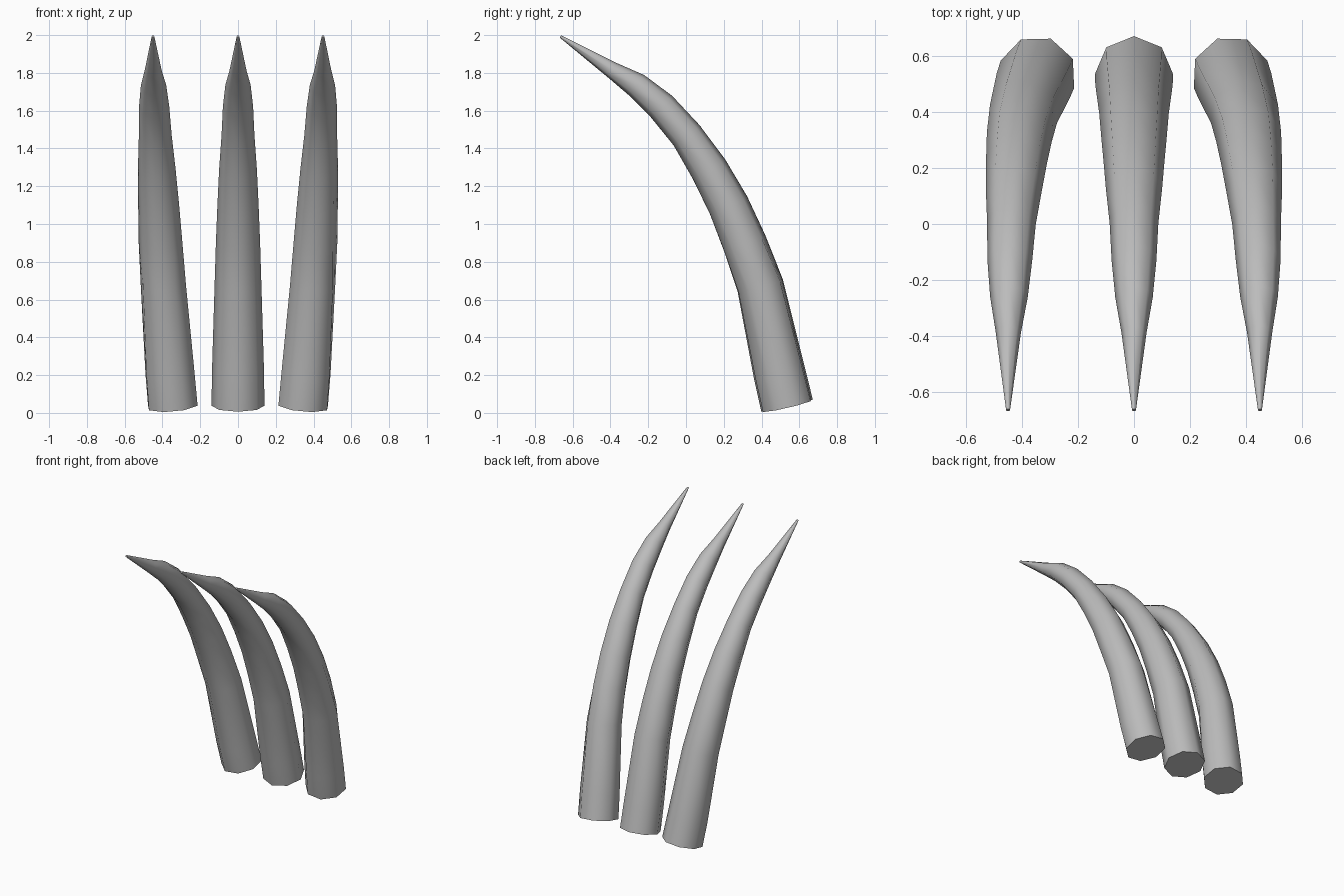
import bpy, bmesh, math
from mathutils import Vector

cube = bpy.data.objects.get("Cube")
if cube:
    bpy.data.objects.remove(cube, do_unlink=True)

grey = bpy.data.materials.new("claw grey")
grey.use_nodes = True
grey.diffuse_color = (0.5, 0.5, 0.5, 1)
grey.node_tree.nodes["Principled BSDF"].inputs["Base Color"].default_value = (0.5, 0.5, 0.5, 1)

SIDES = 8
# Curved spine, base to tip: sideways offset of outer claws, y, z, radius
SPINE = [
    (.345, .535, .038, .14), (.36, .495, .21, .138), (.395, .393, .675, .124),
    (.41, .31, .90, .117), (.42, .225, 1.10, .109), (.43, .122, 1.29, .10),
    (.438, .003, 1.47, .087), (.444, -.13, 1.622, .08), (.447, -.262, 1.735, .067),
    (.449, -.388, 1.813, .045), (.45, -.665, 1.993, .007),
]


def make_claw(name, side):
    """Sweep a tapering octagon along the spine; side is -1, 0 or 1."""
    centres = [Vector((side * x, y, z)) for x, y, z, r in SPINE]
    bm = bmesh.new()
    rings = []
    for i, c in enumerate(centres):
        tangent = (centres[min(i + 1, len(centres) - 1)] - centres[max(i - 1, 0)]).normalized()
        across = tangent.cross(Vector((0, 0, 1))).normalized()
        back = across.cross(tangent)
        ring = []
        for k in range(SIDES):
            a = math.tau * k / SIDES
            ring.append(bm.verts.new(c + SPINE[i][3] * (math.cos(a) * across + math.sin(a) * back)))
        rings.append(ring)
    for low, high in zip(rings, rings[1:]):
        for k in range(SIDES):
            n = (k + 1) % SIDES
            bm.faces.new((low[k], low[n], high[n], high[k]))
    # Flat base and tiny blunt tip
    bm.faces.new(rings[0])
    bm.faces.new(rings[-1])
    bmesh.ops.recalc_face_normals(bm, faces=bm.faces)
    mesh = bpy.data.meshes.new(name)
    bm.to_mesh(mesh)
    bm.free()
    mesh.materials.append(grey)
    claw = bpy.data.objects.new(name, mesh)
    bpy.context.collection.objects.link(claw)
    bpy.ops.object.select_all(action='DESELECT')
    claw.select_set(True)
    bpy.context.view_layer.objects.active = claw
    bpy.ops.object.shade_smooth_by_angle(angle=math.radians(60))


for name, side in (("right_claw", -1), ("middle_claw", 0), ("left_claw", 1)):
    make_claw(name, side)
